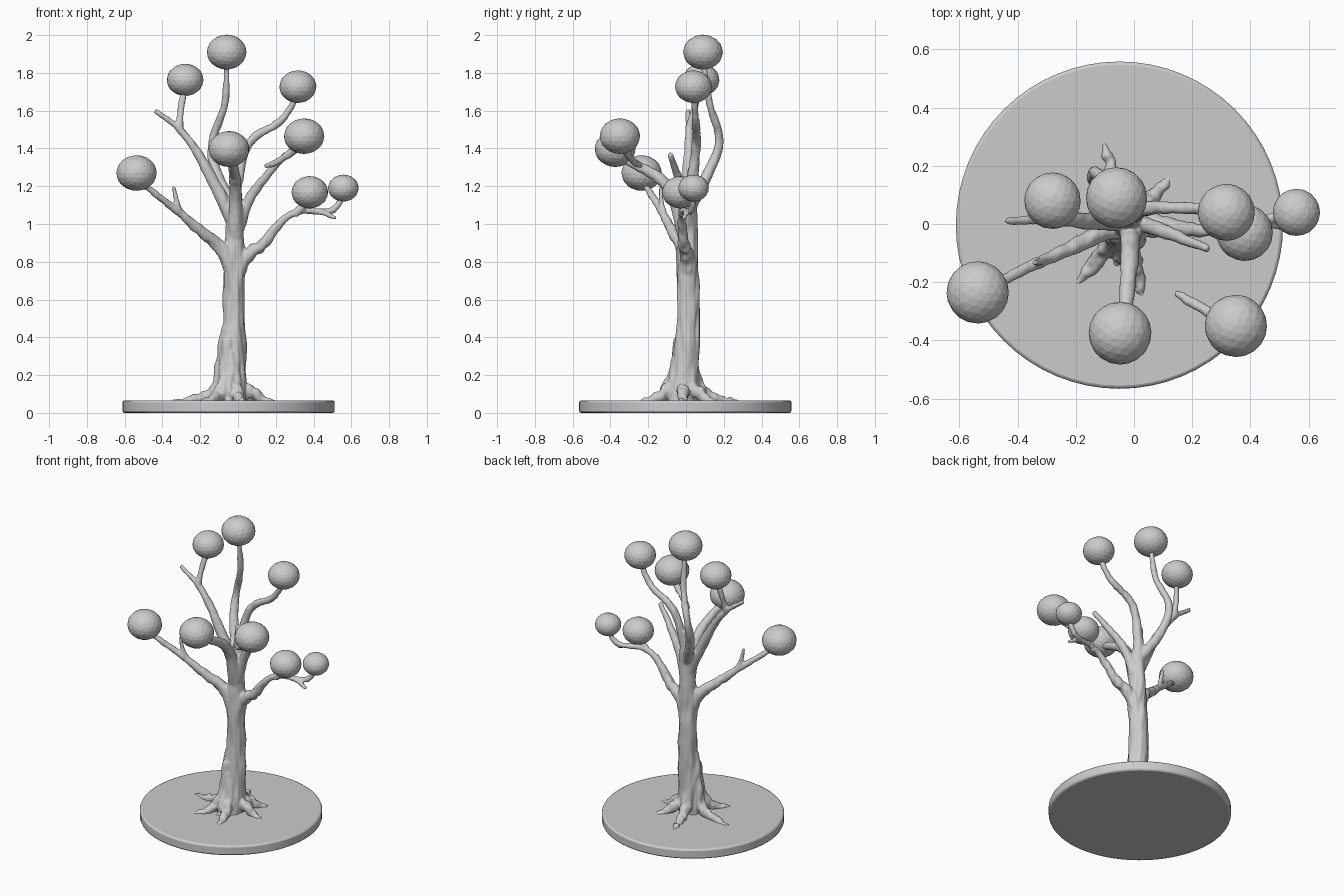
import bpy, bmesh, math, random
from mathutils import Vector, noise

if "Cube" in bpy.data.objects:
    bpy.data.objects.remove(bpy.data.objects["Cube"])

random.seed(4)
paths, fruits = [], []


def add_mesh(name, bm):
    me = bpy.data.meshes.new(name)
    bm.to_mesh(me)
    bm.free()
    ob = bpy.data.objects.new(name, me)
    bpy.context.collection.objects.link(ob)
    return ob


def limb(r0, *pts, r1=.015, fruit=None, size=.1):
    """Tapering limb through pts; with a fruit it ends inside that ball."""
    pts = [Vector(p) for p in pts]
    if fruit:
        fruits.append((Vector(fruit), size))
        pts.append(Vector(fruit) - Vector((0, 0, size * .3)))
    n = len(pts) - 1
    paths.append([(p, r1 + (r0 - r1) * (1 - i / n) ** 1.3) for i, p in enumerate(pts)])


def evaluated_bmesh(ob):
    bm = bmesh.new()
    bm.from_mesh(ob.evaluated_get(bpy.context.evaluated_depsgraph_get()).to_mesh())
    bpy.data.objects.remove(ob)
    return bm


# round base plate
bpy.ops.mesh.primitive_cylinder_add(vertices=64, radius=.562, depth=.066, location=(-.05, -.004, .033))
base = bpy.context.object
base.name = "round_base"
bev = base.modifiers.new("soft_rim", 'BEVEL')
bev.width = .011
bev.segments = 2
bpy.ops.object.shade_smooth_by_angle(angle=math.radians(30))

# trunk
limb(.07, (-.03, -.02, .03), (-.025, .012, .45), (-.02, .008, .85), (-.01, .035, 1.3), r1=.024)
for (p, r), i in zip(paths[0], range(4)):
    paths[0][i] = (p, (.082, .06, .055, .024)[i])

# roots: buttresses on the trunk that run out over the base
foot = Vector((-.03, -.01, 0))
for x, y in [(.13, .17), (-.1, .28), (-.35, .04), (-.2, -.21), (-.06, -.15), (.03, -.25), (.2, -.02)]:
    d = Vector((x, y, 0)) - foot
    u = d.normalized()
    top = .3 - x * .45
    steps = [(u * .03, top, .028), (u * .062, top * .55, .03), (u * .095, .115, .034),
             (d * .7, .068, .022), (d, .056, .012)]
    paths.append([(foot + q + Vector((0, 0, z)), r) for q, z, r in steps])

# lower left branch and its twig
limb(.045, (-.025, 0, .74), (-.09, -.02, .87), (-.2, -.075, .965), (-.3, -.12, 1.05),
     fruit=(-.537, -.235, 1.27), size=.107)
limb(.02, (-.27, -.105, 1.02), (-.315, -.125, 1.09), (-.342, -.135, 1.2), r1=.01)
# lower right branch with two small forks
limb(.042, (-.01, .01, .74), (.055, .005, .84), (.13, -.01, .89), (.2, -.02, .98), (.29, -.02, 1.055),
     (.42, 0, 1.065), (.52, -.01, 1.03), r1=.01)
limb(.017, (.4, 0, 1.065), (.51, .03, 1.08), fruit=(.558, .04, 1.19), size=.081)
limb(.02, (.3, -.02, 1.05), fruit=(.38, -.03, 1.168), size=.097)
# upper left branch and its fork
limb(.036, (-.02, .01, 1), (-.16, .01, 1.28), (-.25, .015, 1.43), (-.33, .015, 1.52), (-.44, .01, 1.6), r1=.012)
limb(.019, (-.31, .015, 1.5), (-.305, .035, 1.58), fruit=(-.28, .08, 1.763), size=.097)
# tall middle branch bowing to the back
limb(.032, (-.02, .02, 1.08), (-.125, .135, 1.31), (-.135, .175, 1.43), (-.07, .125, 1.64),
     fruit=(-.06, .09, 1.91), size=.105)
# upper right branch
limb(.028, (-.01, .03, 1.2), (.06, .055, 1.43), (.24, .05, 1.56), fruit=(.317, .04, 1.727), size=.098)
# right stub, and the short twig that carries the fruit before it
limb(.036, (0, .005, .98), (.06, -.01, 1.13), (.19, -.06, 1.3), (.255, -.085, 1.37), r1=.013)
limb(.013, (.142, -.235, 1.305), (.2, -.27, 1.325), fruit=(.35, -.35, 1.465), size=.107, r1=.02)
# front middle branch
limb(.04, (-.015, 0, .92), (-.015, -.1, 1.2), (-.03, -.28, 1.32), fruit=(-.048, -.375, 1.397), size=.108, r1=.019)

# sweep every path as a tapered tube
cu = bpy.data.curves.new("wood_paths", 'CURVE')
cu.dimensions = '3D'
cu.bevel_depth = 1
cu.bevel_resolution = 3
cu.use_fill_caps = True
for pts in paths:
    sp = cu.splines.new('BEZIER')
    sp.bezier_points.add(len(pts) - 1)
    for bp, (p, r) in zip(sp.bezier_points, pts):
        bp.co = p
        bp.radius = r
        bp.handle_left_type = bp.handle_right_type = 'AUTO'
curve = bpy.data.objects.new("wood_paths", cu)
bpy.context.collection.objects.link(curve)

# fuse the wood into one skin
bm = evaluated_bmesh(curve)
bmesh.ops.remove_doubles(bm, verts=bm.verts, dist=.0002)
raw = add_mesh("wood_tubes", bm)
rm = raw.modifiers.new("fuse", 'REMESH')
rm.mode = 'VOXEL'
rm.voxel_size = .0085
sm = raw.modifiers.new("soften", 'SMOOTH')
sm.iterations = 4
bm = evaluated_bmesh(raw)

# bark: long vertical streaks, deeper on the trunk
bm.normal_update()
moves = []
for v in bm.verts:
    x, y, z = v.co
    amp = min(.011, max(.004, .011 - (z - .75) * .025))
    moves.append(v.normal * (amp * noise.noise(Vector((x * 38 + z * 2, y * 38, z * 7))) + .002))
for v, m in zip(bm.verts, moves):
    v.co += m
add_mesh("tree_wood", bm).data.shade_smooth()

# round fruit: faceted, slightly flattened balls
for i, (c, r) in enumerate(fruits):
    bm = bmesh.new()
    bmesh.ops.create_icosphere(bm, subdivisions=3, radius=1)
    for v in bm.verts:
        p = (v.co + Vector([random.uniform(-.035, .035) for _ in range(3)])).normalized() * r
        v.co = c + Vector((p.x, p.y, p.z * .88))
    add_mesh(f"round_fruit_{i + 1}", bm)
